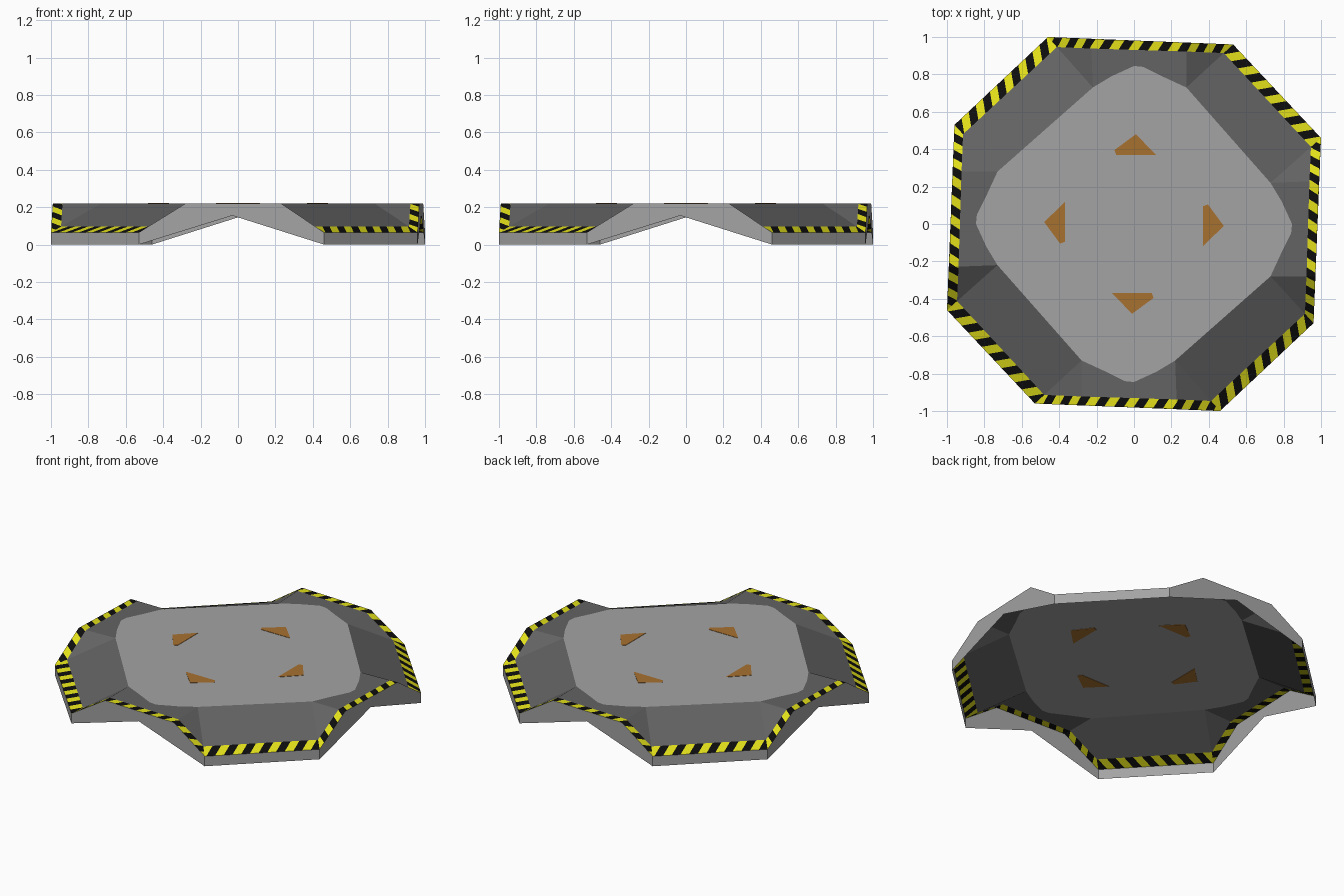
import bpy, bmesh, math
from mathutils import Vector, Matrix

if "Cube" in bpy.data.objects:
    bpy.data.objects.remove(bpy.data.objects["Cube"])


def material(name, rgb):
    m = bpy.data.materials.new(name)
    m.diffuse_color = (*rgb, 1)
    m.use_nodes = True
    m.node_tree.nodes["Principled BSDF"].inputs["Base Color"].default_value = m.diffuse_color
    return m


LIGHT = material("light grey", (0.37, 0.37, 0.37))
DARK = material("dark grey", (0.125, 0.125, 0.125))
YELLOW = material("hazard yellow", (0.76, 0.74, 0.01))
BLACK = material("hazard black", (0.004, 0.004, 0.004))
ORANGE = material("arrow orange", (0.39, 0.165, 0.03))

TOP, LOW = 0.22, 0.065      # deck height, low rim height


def turn(points, k):
    r = Matrix.Rotation(k * math.pi / 2, 3, 'Z')
    return [r @ Vector(p) for p in points]


def build(name, bm, mats):
    bmesh.ops.remove_doubles(bm, verts=bm.verts, dist=1e-4)
    me = bpy.data.meshes.new(name)
    bm.to_mesh(me)
    bm.free()
    for m in mats:
        me.materials.append(m)
    ob = bpy.data.objects.new(name, me)
    bpy.context.collection.objects.link(ob)
    return ob


def add_face(bm, pts):
    return bm.faces.new([bm.verts.new(p) for p in pts])


# Outline of the front quarter, repeated four times around z
A, B = Vector((-0.53, -0.96, LOW)), Vector((-0.28, -0.97, TOP))
C, D = Vector((0.23, -0.99, TOP)), Vector((0.46, -1.0, LOW))
P, Q = Vector((-0.28, -0.73, TOP)), Vector((0.22, -0.73, TOP))
A2, P2 = turn([A, P], 1)
A0, D0, A20 = (Vector((p.x, p.y, 0)) for p in (A, D, A2))
M0 = Vector((-0.03, -0.98, 0.155))
Ai, Bi, Ci, Di, A2i = (o.lerp(i, 0.2) for o, i in
                       ((A, P), (B, P), (C, Q), (D, Q), (A2, P2)))
BUMP = [Vector((x, y, TOP)) for x, y in
        ((-0.15, -0.79), (-0.05, -0.84), (0.0, -0.845), (0.12, -0.79))]

# Outer skirt: low diagonal walls, arched walls on the four main sides
bm = bmesh.new()
for k in range(4):
    for f in ([A0, M0, B, A], [M0, C, B], [M0, D0, D, C], [D0, A20, A2, D]):
        add_face(bm, turn(f, k))
build("outer_skirt", bm, [LIGHT])

# Sloped dark deck between the rim and the plate
bm = bmesh.new()
for k in range(4):
    for f in ([Ai, Bi, P], [Di, Q, Ci], [Di, A2i, P2, Q],
              [Bi, Ci, Q] + BUMP[::-1] + [P]):
        add_face(bm, turn(f, k))
build("sloped_deck", bm, [DARK])

# Flat top plate
bm = bmesh.new()
add_face(bm, [p for k in range(4) for p in turn([P] + BUMP + [Q], k)])
build("top_plate", bm, [LIGHT])

# Striped hazard rim: each strip is cut by slanted planes
SEGS = [(A, B, Bi, Ai), (B, C, Ci, Bi), (C, D, Di, Ci), (D, A2, A2i, Di)]
HALF = sum((s[1] - s[0]).length for s in SEGS) / 34
rim = bmesh.new()
for k in range(4):
    run = 0.0
    for seg in SEGS:
        a, b, bi, ai = turn(seg, k)
        u = (b - a).normalized()
        normal = u.cross(ai - a).normalized()
        v = normal.cross(u)
        n = u - 0.6 * v
        strip = bmesh.new()
        add_face(strip, [a, b, bi, ai])
        for i in range(-2, 38):
            co = a + u * (i * HALF - run)
            bmesh.ops.bisect_plane(strip, plane_co=co, plane_no=n, dist=1e-5,
                                   geom=strip.verts[:] + strip.edges[:] + strip.faces[:])
        for f in strip.faces:
            val = (f.calc_center_median() - a).dot(n) + run
            g = add_face(rim, [w.co for w in f.verts])
            g.material_index = math.floor(val / HALF) % 2
        strip.free()
        run += (b - a).length
build("striped_rim", rim, [YELLOW, BLACK])

# Four thin arrow marks pointing outwards, visible from both sides
bm = bmesh.new()
ARROW = [(-0.01, -0.48), (0.105, -0.395), (0.095, -0.37), (-0.118, -0.37)]
for k in range(4):
    top = turn([(x, y, TOP + 0.002) for x, y in ARROW], k)
    low = turn([(x, y, TOP - 0.002) for x, y in ARROW], k)
    add_face(bm, top)
    add_face(bm, low[::-1])
    for i in range(4):
        j = (i + 1) % 4
        add_face(bm, [low[i], low[j], top[j], top[i]])
bmesh.ops.remove_doubles(bm, verts=bm.verts, dist=1e-4)
bmesh.ops.recalc_face_normals(bm, faces=bm.faces)
build("arrow_marks", bm, [ORANGE])
